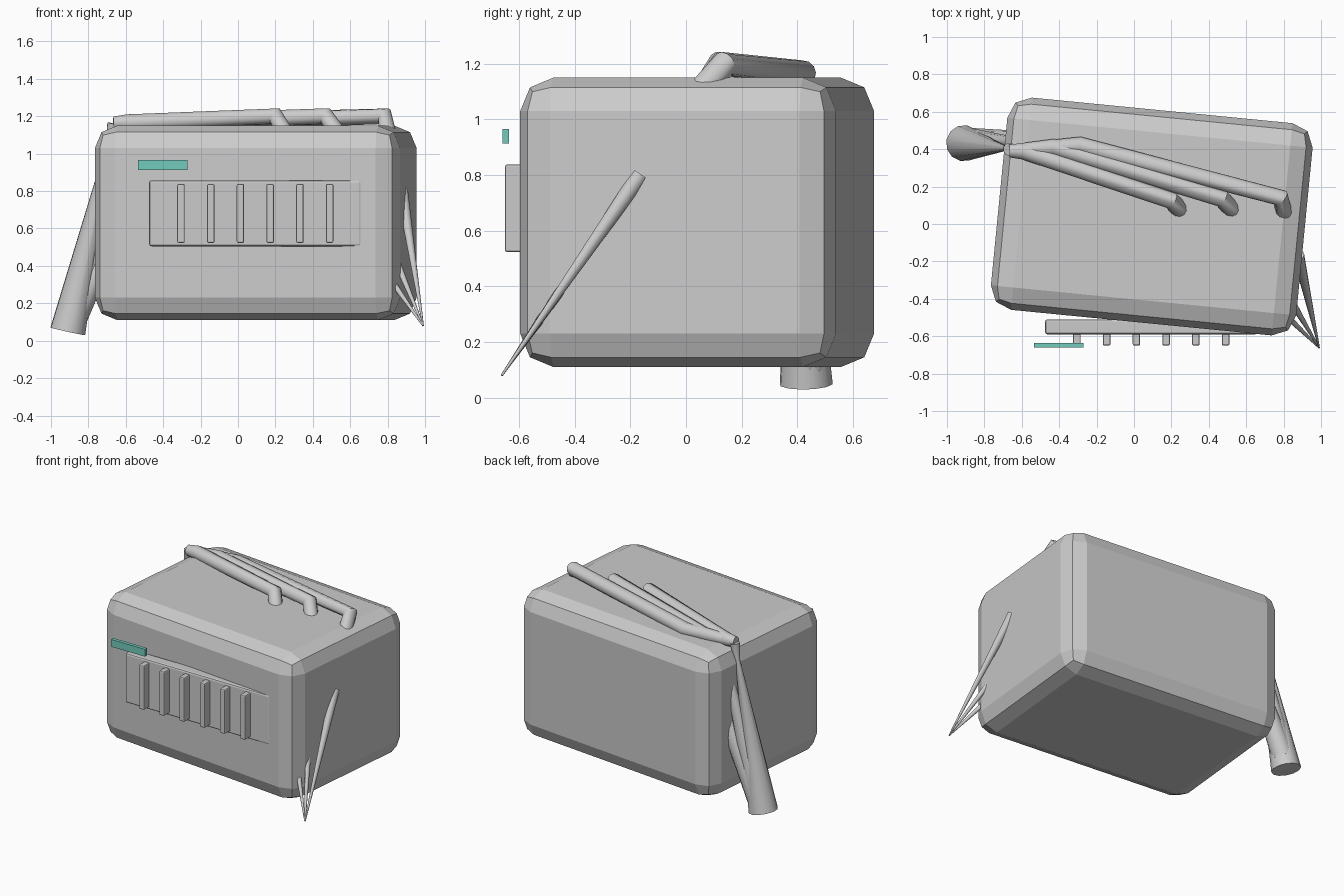
import bpy
import math

if "Cube" in bpy.data.objects:
    bpy.data.objects.remove(bpy.data.objects["Cube"])


def material(name, rgb):
    m = bpy.data.materials.new(name)
    m.diffuse_color = (*rgb, 1)
    m.use_nodes = True
    m.node_tree.nodes["Principled BSDF"].inputs["Base Color"].default_value = m.diffuse_color
    return m


GREY = material("light grey", (0.6, 0.6, 0.6))
TEAL = material("teal", (0.17, 0.6, 0.5))


def box(name, lo, hi, mat, bevel=0, segments=2, turn=0):
    size = [b - a for a, b in zip(lo, hi)]
    bpy.ops.mesh.primitive_cube_add(size=1, location=[(a + b) / 2 for a, b in zip(lo, hi)])
    ob = bpy.context.object
    ob.name = name
    ob.scale = size
    bpy.ops.object.transform_apply(location=False, rotation=False, scale=True)
    ob.rotation_euler.z = math.radians(turn)
    ob.data.materials.append(mat)
    if bevel:
        mod = ob.modifiers.new("Rounded edges", 'BEVEL')
        mod.width = bevel
        mod.segments = segments
    return ob


def tube(name, points, radii):
    """Round pipe through the points with a radius at each one."""
    cu = bpy.data.curves.new(name, 'CURVE')
    cu.dimensions = '3D'
    cu.bevel_depth = 1
    cu.bevel_resolution = 4
    cu.use_fill_caps = True
    sp = cu.splines.new('POLY')
    sp.points.add(len(points) - 1)
    for p, co, r in zip(sp.points, points, radii):
        p.co = (*co, 1)
        p.radius = r
    cu.materials.append(GREY)
    ob = bpy.data.objects.new(name, cu)
    bpy.context.collection.objects.link(ob)
    bpy.ops.object.select_all(action='DESELECT')
    ob.select_set(True)
    bpy.context.view_layer.objects.active = ob
    bpy.ops.object.convert(target='MESH')
    bpy.ops.object.shade_smooth_by_angle(angle=math.radians(40))
    return bpy.context.object


# Main block, turned slightly
box("body", (-0.725, -0.53, 0.11), (0.915, 0.61, 1.15), GREY, 0.12, 2, -5.6)

# Front panel with upright bars
box("front_panel", (-0.475, -0.59, 0.505), (0.66, -0.51, 0.857), GREY, 0.012)
for i in range(6):
    x = -0.305 + i * 0.159
    box(f"panel_bar_{i + 1}", (x - 0.02, -0.65, 0.523), (x + 0.02, -0.58, 0.838), GREY, 0.008)

# Coloured plate
box("plate", (-0.535, -0.66, 0.913), (-0.27, -0.636, 0.965), TEAL)

# Bent pipes on the lid, gathering at the left edge
R = 0.047
for i, (foot, elbow, knee) in enumerate([
        ((0.25, 0.07), (0.20, 0.125), (-0.59, 0.39)),
        ((0.53, 0.07), (0.47, 0.135), (-0.43, 0.41)),
        ((0.80, 0.06), (0.785, 0.14), (-0.29, 0.42))]):
    tube(f"lid_pipe_{i + 1}",
         [(*foot, 1.11), (*elbow, 1.20), (*knee, 1.165), (-0.665, 0.39, 1.165)],
         [R, R, R, 0.035])

# Outlet on the left, narrow at the lid and wide at the bottom
END = (-0.91, 0.432, 0.05)
tube("outlet", [(-0.665, 0.40, 1.16), (-0.69, 0.405, 1.05), END], [0.035, 0.015, 0.097])
tube("outlet_branch_upper", [(-0.66, 0.44, 0.88), (-0.88, 0.44, 0.12)], [0.03, 0.075])
tube("outlet_branch_lower", [(-0.64, 0.45, 0.62), (-0.89, 0.44, 0.10)], [0.05, 0.075])

# Spikes on the right meeting at one tip
TIP = (0.99, -0.662, 0.08)
for i, (root, r) in enumerate([((0.878, -0.165, 0.80), 0.032),
                               ((0.845, -0.42, 0.43), 0.020),
                               ((0.835, -0.51, 0.30), 0.016)]):
    tube(f"spike_{i + 1}", [root, TIP], [r, 0.004])
